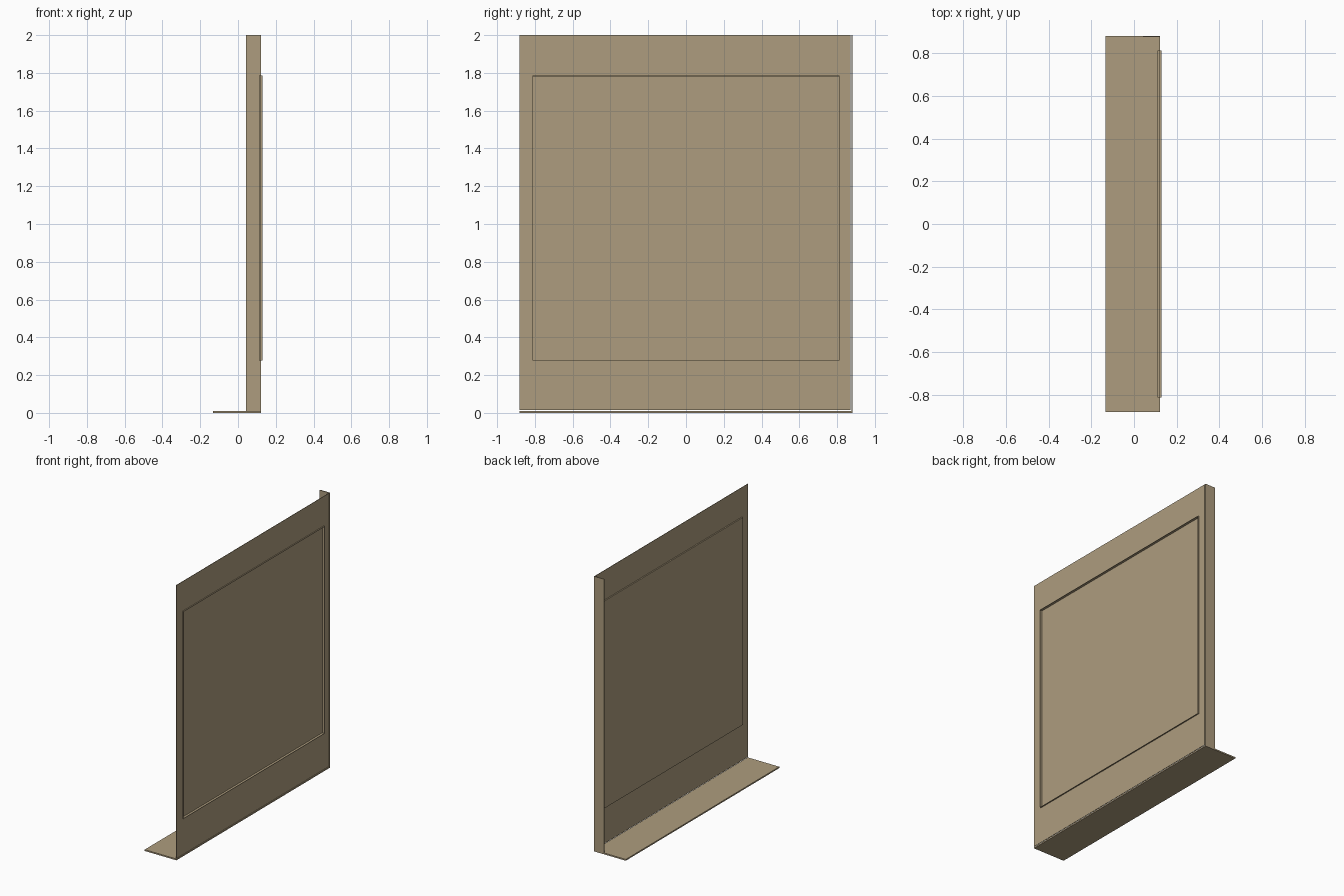
import bpy
import bmesh

cube = bpy.data.objects.get("Cube")
if cube:
    bpy.data.objects.remove(cube, do_unlink=True)

# Single tan finish
tan = bpy.data.materials.new("tan_paint")
colour = (0.42, 0.335, 0.21, 1)
tan.use_nodes = True
tan.diffuse_color = colour
tan.node_tree.nodes["Principled BSDF"].inputs["Base Color"].default_value = colour

HALF = 0.882         # half length of the wall
FACE = 0.122         # outer face of the wall
SHEET = 0.003        # sheet thickness
PANEL = (-0.812, 0.812, 0.277, 1.785)   # y and z limits of the recess


def finish(name, bm):
    bmesh.ops.recalc_face_normals(bm, faces=bm.faces)
    mesh = bpy.data.meshes.new(name)
    bm.to_mesh(mesh)
    bm.free()
    mesh.materials.append(tan)
    obj = bpy.data.objects.new(name, mesh)
    bpy.context.collection.objects.link(obj)
    return obj


def box(name, low, high):
    bm = bmesh.new()
    bmesh.ops.create_cube(bm, size=1)
    for v in bm.verts:
        for i in range(3):
            v.co[i] = high[i] if v.co[i] > 0 else low[i]
    return finish(name, bm)


def loop(bm, x, limits):
    y0, y1, z0, z1 = limits
    return [bm.verts.new((x, y, z)) for y, z in ((y0, z0), (y1, z0), (y1, z1), (y0, z1))]


def bridge(bm, a, b):
    for i in range(4):
        j = (i + 1) % 4
        bm.faces.new((a[i], a[j], b[j], b[i]))


# Wall sheet with a rectangular opening
bm = bmesh.new()
outline = (-HALF, HALF - 0.01, 0.014, 2)
rings = [loop(bm, x, lim) for x, lim in (
    (FACE, outline), (FACE, PANEL), (FACE - SHEET, PANEL), (FACE - SHEET, outline))]
for i in range(4):
    bridge(bm, rings[i], rings[(i + 1) % 4])
finish("wall_sheet", bm)

# Shallow tray set into the opening, open towards the outer side
bm = bmesh.new()
y0, y1, z0, z1 = PANEL
inner = (y0 + SHEET, y1 - SHEET, z0 + SHEET, z1 - SHEET)
rings = [loop(bm, x, lim) for x, lim in (
    (0.11, PANEL), (0.13, PANEL), (0.13, inner), (0.11 + SHEET, inner))]
for a, b in zip(rings, rings[1:]):
    bridge(bm, a, b)
bm.faces.new(rings[0])
bm.faces.new(rings[-1])
finish("recessed_panel", bm)

# Base flange and rear end flange
box("base_flange", (-0.133, -HALF, 0), (FACE, HALF, 0.01))
box("rear_flange", (0.042, HALF - 0.006, 0.01), (FACE, HALF, 2))
